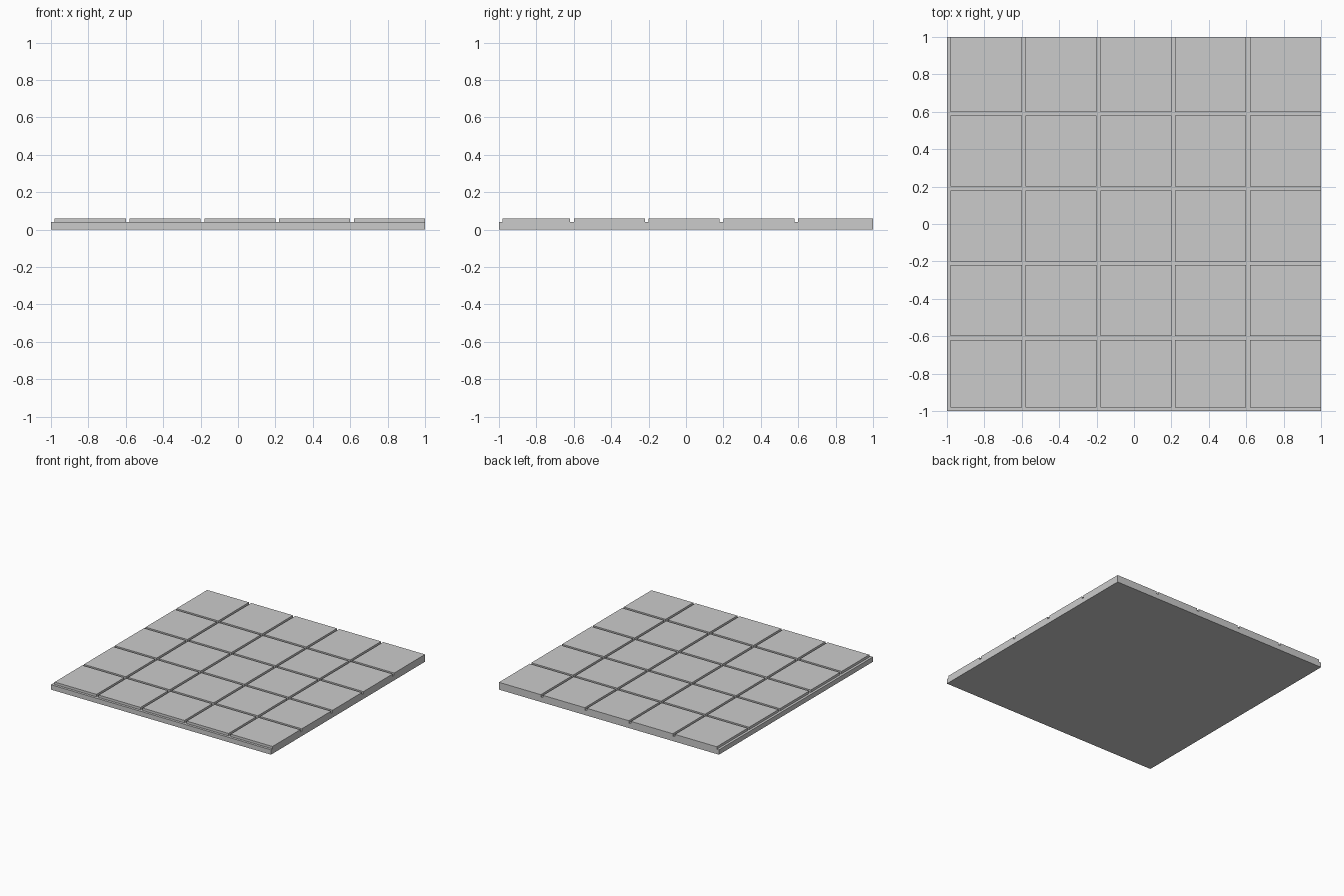
import bpy
import bmesh
from mathutils import Matrix, Vector

if "Cube" in bpy.data.objects:
    bpy.data.objects.remove(bpy.data.objects["Cube"])


def boxes(name, spans):
    """One mesh object made of axis-aligned boxes given as (low, high) corners."""
    bm = bmesh.new()
    for low, high in spans:
        low, high = Vector(low), Vector(high)
        mat = Matrix.Translation((low + high) / 2) @ Matrix.Diagonal((*(high - low), 1))
        bmesh.ops.create_cube(bm, size=1, matrix=mat)
    mesh = bpy.data.meshes.new(name)
    bm.to_mesh(mesh)
    bm.free()
    obj = bpy.data.objects.new(name, mesh)
    bpy.context.collection.objects.link(obj)
    return obj


BASE, TOP, GAP, PITCH = 0.04, 0.06, 0.02, 0.4

# Solid floor slab
floor = boxes("tiled_floor", [((-1, -1, 0), (1, 1, TOP))])

# Groove positions: the first groove in each direction is an open step at the edge
x_spans = [(-1.1, -0.98)] + [(-1 + PITCH * i, -1 + PITCH * i + GAP) for i in range(1, 5)]
y_spans = [(-1.1, -0.98)] + [(-1 + PITCH * i - GAP, -1 + PITCH * i) for i in range(1, 5)]

# Groove cutters, one set per direction
cutters = [
    boxes("groove_cutter_x", [((a, -1.2, BASE), (b, 1.2, 0.1)) for a, b in x_spans]),
    boxes("groove_cutter_y", [((-1.2, a, BASE), (1.2, b, 0.1)) for a, b in y_spans]),
]
for cutter in cutters:
    cutter.hide_render = True
    cutter.display_type = 'WIRE'
    mod = floor.modifiers.new(cutter.name, 'BOOLEAN')
    mod.operation = 'DIFFERENCE'
    mod.solver = 'EXACT'
    mod.object = cutter
